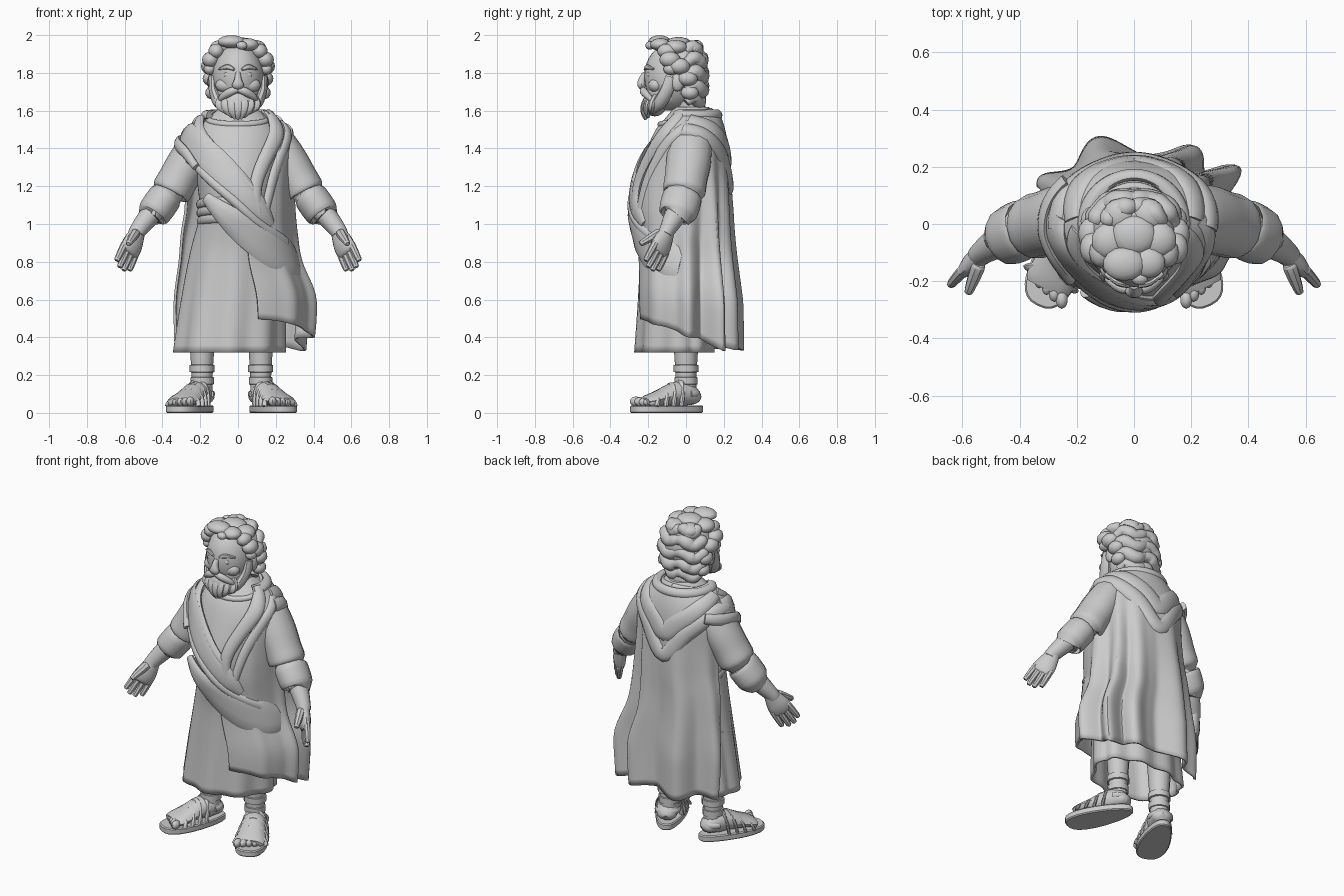
import bpy, bmesh, random
from math import sin, cos, pi, radians, exp
from mathutils import Vector

random.seed(4)
if "Cube" in bpy.data.objects:
    bpy.data.objects.remove(bpy.data.objects["Cube"])

clay = bpy.data.materials.new("light_grey_clay")
clay.use_nodes = True
clay.diffuse_color = (0.6, 0.6, 0.6, 1)
clay.node_tree.nodes["Principled BSDF"].inputs["Base Color"].default_value = clay.diffuse_color
parts = []


# ---------- helpers ----------
def finish(name, bm, thickness=0):
    bmesh.ops.recalc_face_normals(bm, faces=bm.faces)
    mesh = bpy.data.meshes.new(name)
    bm.to_mesh(mesh)
    bm.free()
    mesh.materials.append(clay)
    obj = bpy.data.objects.new(name, mesh)
    bpy.context.collection.objects.link(obj)
    if thickness:
        shell = obj.modifiers.new("cloth", "SOLIDIFY")
        shell.thickness = thickness
        shell.offset = 0
    parts.append(obj)


def grid(name, rows, wrap=True, caps=True, thickness=0):
    """Skin a list of point rows."""
    bm = bmesh.new()
    rings = [[bm.verts.new(p) for p in row] for row in rows]
    n = len(rings[0])
    for low, high in zip(rings, rings[1:]):
        for i in range(n if wrap else n - 1):
            j = (i + 1) % n
            bm.faces.new((low[i], low[j], high[j], high[i]))
    if caps:
        bm.faces.new(rings[0])
        bm.faces.new(rings[-1])
    finish(name, bm, thickness)


def smooth(rows, k=5):
    """Spline through rows of numbers."""
    out = []
    for i in range(len(rows) - 1):
        quad = list(zip(rows[max(i - 1, 0)], rows[i], rows[i + 1], rows[min(i + 2, len(rows) - 1)]))
        for t in (j / k for j in range(k)):
            out.append(tuple(b + ((c - a) * t + (2*a - 5*b + 4*c - d) * t*t
                                  + (3*b - a - 3*c + d) * t**3) / 2 for a, b, c, d in quad))
    return out + [tuple(rows[-1])]


def sweep(name, pts, sizes, normals, n=10):
    """Oval section (half width, half thickness) swept along points."""
    rings = []
    for i, p in enumerate(pts):
        tangent = (pts[min(i + 1, len(pts) - 1)] - pts[max(i - 1, 0)]).normalized()
        side = tangent.cross(normals[i]).normalized()
        up = side.cross(tangent)
        w, h = sizes[i]
        rings.append([p + side * w * cos(q) + up * h * sin(q)
                      for q in (2 * pi * j / n for j in range(n))])
    grid(name, rings)


def tube(name, rows, normal=(0, 1, 0), n=12, k=4):
    """Rows of x, y, z, half width, half thickness."""
    rows = smooth(rows, k)
    sweep(name, [Vector(r[:3]) for r in rows], [r[3:] for r in rows],
          [Vector(normal)] * len(rows), n)


def blob(name, centre, size, seg=16):
    bm = bmesh.new()
    bmesh.ops.create_uvsphere(bm, u_segments=seg, v_segments=seg // 2 + 2, radius=1)
    for v in bm.verts:
        v.co = Vector(c + s * p for c, s, p in zip(centre, size, v.co))
    finish(name, bm)


def lerp_table(table, z):
    for a, b in zip(table, table[1:]):
        if z >= b[0]:
            t = max(0, (a[0] - z) / (a[0] - b[0]))
            return [p + (q - p) * t for p, q in zip(a, b)]
    return table[-1]


def surf(table, deg, z, out=0):
    """Point on a body shell; 0 degrees is the front, 90 is +x."""
    _, cx, rx, front, back = lerp_table(table, z)
    a = radians(deg)
    ry = front if cos(a) > 0 else back
    return Vector((cx + (rx + out) * sin(a), -(ry + out) * cos(a), z))


def ribbon(name, table, rows, thick=0.018, out=0.0):
    """Cloth band laid on a shell; rows of degrees, height, half width."""
    rows = smooth(rows, 6)
    pts, normals = [], []
    for deg, z, _ in rows:
        across = surf(table, deg + 2, z, out) - surf(table, deg - 2, z, out)
        rise = surf(table, deg, z + 0.03, out) - surf(table, deg, z - 0.03, out)
        pts.append(surf(table, deg, z, out))
        normals.append(across.cross(rise).normalized())
    sweep(name, pts, [(r[2], thick) for r in rows], normals)


# ---------- shells: height, centre x, half width, front, back ----------
TORSO = smooth([(1.62, 0, .09, .06, .12), (1.56, 0, .16, .11, .16), (1.5, 0, .21, .16, .18),
                (1.4, 0, .24, .205, .19), (1.25, 0, .22, .255, .2), (1.12, 0, .205, .275, .19),
                (1.0, 0, .2, .26, .17)])
SKIRT = smooth([(1.02, 0, .2, .26, .17), (.85, -.01, .235, .235, .16), (.6, -.025, .265, .24, .15),
                (.32, -.045, .285, .255, .14)])
CAPE = smooth([(1.6, 0, .14, .09, .16), (1.55, 0, .21, .13, .185), (1.45, 0, .285, .195, .21),
               (1.25, 0, .28, .265, .225), (1.08, -.005, .285, .285, .23), (.95, -.015, .3, .265, .23),
               (.8, -.015, .315, .25, .235), (.6, .005, .36, .25, .245), (.34, 0, .35, .24, .25)])

# ---------- robe ----------
turn = range(0, 360, 5)
grid("robe_torso", [[surf(TORSO, a, r[0]) for a in turn] for r in TORSO])
rows = []
for r in SKIRT:
    drop = (1.02 - r[0]) / 0.7
    rows.append([surf(SKIRT, a, r[0], 0.012 * drop * cos(radians(9 * a))) for a in turn])
grid("robe_skirt", rows, caps=False, thickness=0.015)
for z in (1.02, 1.065, 1.11):
    ribbon("belt_wrap", TORSO, [(a, z + 0.008 * sin(a), 0.026) for a in range(-180, 181, 30)])
ribbon("neckline", TORSO, [(a, 1.565 - 0.035 * cos(radians(a)), 0.016)
                           for a in range(-180, 181, 20)], 0.012)

# ---------- cape, open on one side of the chest, with hanging folds ----------
START = [(1.6, 62), (1.3, 42), (1.05, 32), (.88, 12), (.3, 17)]
END = [(1.6, 300), (1.45, 280), (1.25, 257), (1.0, 250), (.7, 242), (.3, 238)]
FOLDS = [(236, 8, .04), (217, 7, -.01), (198, 12, .065), (174, 7, -.015), (150, 9, .06),
         (138, 5, -.02), (126, 7, .085), (110, 7, -.03), (92, 8, .045), (50, 9, .015)]
rows = []
for i in range(33):
    t = i / 32
    nominal = 1.6 - 1.25 * t
    first, last = lerp_table(START, nominal)[1], lerp_table(END, nominal)[1]
    row = []
    for j in range(151):
        a = first + (last - first) * j / 150
        fold = sum(h * exp(-((a - c) / w) ** 2) for c, w, h in FOLDS)
        hem = 0.35 + 0.15 * max(0, cos(radians(a * .7))) - 0.3 * fold
        row.append(surf(CAPE, a, 1.6 - (1.6 - hem) * t, fold * min(1, t * 1.25) ** 1.5))
    rows.append(row)
grid("cape", rows, wrap=False, caps=False, thickness=0.014)

# ---------- mantle bands over chest, shoulders and back ----------
ribbon("chest_mantle", CAPE, [(-100, 1.49, .05), (-72, 1.45, .09), (-38, 1.36, .09),
                              (-5, 1.22, .08), (25, 1.07, .06), (38, 1.0, .03)], .022, .0)
ribbon("mantle_shoulder_edge", CAPE, [(-130, 1.46, .03), (-108, 1.44, .035), (-85, 1.42, .035),
                                      (-62, 1.38, .03), (-45, 1.3, .02)], .02, .03)
ribbon("mantle_lower_edge", CAPE, [(-70, 1.39, .02), (-40, 1.27, .025), (-5, 1.13, .025),
                                   (25, 1.0, .025), (60, .9, .03)], .02, .006)
ribbon("mantle_inner_edge", CAPE, [(-80, 1.56, .03), (-52, 1.5, .03), (-25, 1.39, .028),
                                   (5, 1.24, .025), (18, 1.18, .02)], .02)
ribbon("lapel", CAPE, [(75, 1.59, .03), (52, 1.5, .045), (32, 1.36, .04), (20, 1.2, .035),
                       (24, 1.05, .025)], .022)
ribbon("lapel_outer_fold", CAPE, [(95, 1.53, .03), (65, 1.45, .03), (46, 1.3, .03),
                                  (33, 1.1, .025), (30, 1.0, .02)], .018)
ribbon("waist_sash", CAPE, [(-35, 1.14, .03), (-12, 1.05, .06), (12, .96, .085), (40, .87, .1),
                            (65, .82, .1), (84, .8, .09)], .02, .008)
ribbon("hood_outer_fold", CAPE, [(85, 1.5, .04), (115, 1.47, .045), (150, 1.36, .05),
                                 (180, 1.2, .05), (210, 1.36, .05), (245, 1.47, .045),
                                 (275, 1.48, .04)], .026)
ribbon("hood_inner_fold", CAPE, [(95, 1.55, .04), (130, 1.51, .05), (160, 1.42, .06),
                                 (180, 1.34, .06), (200, 1.42, .06), (230, 1.51, .05),
                                 (265, 1.55, .04)], .022)
ribbon("hood_collar", CAPE, [(a, 1.58, .028) for a in range(60, 301, 30)], .02)

# ---------- arms and hands ----------
for s, label in ((1, "left"), (-1, "right")):
    def limb(name, rows, normal=(0, 1, 0), n=14):
        tube(label + "_" + name, [(s * r[0],) + tuple(r[1:]) for r in rows],
             (s * normal[0],) + normal[1:], n)

    limb("sleeve", [(.16, .03, 1.51, .05, .07), (.205, .025, 1.44, .09, .11),
                    (.26, .015, 1.34, .105, .12), (.315, 0, 1.24, .106, .115),
                    (.355, -.01, 1.17, .104, .112), (.36, -.012, 1.16, .07, .08)])
    limb("upper_arm", [(.33, -.005, 1.21, .075, .085), (.4, -.02, 1.11, .07, .08)])
    limb("cuff", [(.38, -.015, 1.15, .07, .08), (.385, -.018, 1.143, .09, .105),
                  (.447, -.045, 1.055, .088, .1), (.452, -.048, 1.047, .06, .06)])
    limb("forearm", [(.42, -.03, 1.1, .058, .06), (.48, -.065, 1.03, .054, .055),
                     (.53, -.1, .965, .045, .042), (.54, -.11, .945, .042, .04)])
    across = Vector((.6, -.58, .53)).normalized()
    reach = Vector((.38, -.39, -.84)).normalized()
    face = across.cross(reach)
    wrist = Vector((.53, -.1, .955))

    def finger(name, start, end, r0, r1):
        a, b = (wrist + across * p + reach * q + face * h for p, q, h in (start, end))
        limb(name, [(*a, r0 * .6, r0 * .6), (*a.lerp(b, .1), r0, r0),
                    (*a.lerp(b, .9), r1, r1), (*b, r1 * .4, r1 * .4)], tuple(face), 8)

    palm = [(-.015, .038, .034), (.03, .054, .036), (.08, .066, .036), (.12, .064, .028),
            (.135, .05, .015)]
    limb("palm", [(*(wrist + reach * q), w, h) for q, w, h in palm], tuple(face))
    for i, length in enumerate((.205, .228, .23, .212)):
        p = -.047 + .031 * i
        finger("finger", (p, .09, .004), (p * 1.15, length, 0), .02, .016)
    finger("thumb", (.03, .02, -.02), (.08, .125, -.065), .026, .017)

# ---------- legs and sandals ----------
for s, label in ((1, "left"), (-1, "right")):
    lean = radians(26)

    def foot_point(along, across, z):
        x = .211 + along * sin(lean) + across * cos(lean)
        return Vector((-.035 + s * x, -.1 - along * cos(lean) + across * sin(lean), z))

    tube(label + "_leg", [(-.035 + s * .155, 0, z, r, r) for z, r in
                          ((.08, .055), (.2, .056), (.32, .063), (.7, .09))])
    rings = []
    for z, inset in ((0, .006), (.006, 0), (.034, 0), (.04, .006)):
        ring = []
        for j in range(36):
            q = 2 * pi * j / 36
            width = .088 + .02 * cos(q) - inset
            bend = abs(sin(q)) ** .75 * (1 if sin(q) > 0 else -1)
            ring.append(foot_point((.207 - inset) * cos(q), width * bend, z))
        rings.append(ring)
    grid(label + "_sole", rings)
    shape = [(-.185, .07, .025, .02), (-.165, .08, .054, .04), (-.11, .1, .066, .065),
             (-.04, .1, .07, .062), (.04, .08, .08, .045), (.11, .065, .085, .03),
             (.14, .06, .075, .02)]
    tube(label + "_foot", [(*foot_point(a, 0, z), w, h) for a, z, w, h in shape], (0, 0, 1))
    for i in range(5):
        off = -.066 + .033 * i
        r = .026 - .0018 * i
        blob(label + "_toe", foot_point(.15 - .008 * i, off, .04 + r * .8), (r * .85, r * 1.3, r), 10)
    # straps arch over the instep
    for along, rise, w in ((.105, .062, .092), (.05, .09, .087), (0, .117, .08), (-.05, .14, .072)):
        arch = [(*foot_point(along - .02 * sin(q), w * cos(q), .035 + rise * sin(q)), .015, .009)
                for q in (pi * j / 8 for j in range(9))]
        tube(label + "_strap", arch, (sin(lean) * s * .3, -.3, 1), 8, 2)
    tube(label + "_heel_strap", [(*foot_point(-.11 - .07 * sin(q), .068 * cos(q), .1), .008, .016)
                                 for q in (pi * j / 8 for j in range(9))], (0, 0, 1), 8, 2)
    for z, r in ((.17, .062), (.235, .066)):
        tube(label + "_ankle_strap", [(-.035 + s * .155, 0, z + d, r - e, r - e) for d, e in
                                      ((-.022, .015), (-.018, 0), (.018, 0), (.022, .015))], k=1)

# ---------- head ----------
tube("neck", [(0, .03, 1.5, .1, .09), (0, .025, 1.6, .085, .08), (0, 0, 1.7, .09, .085)])
blob("skull", (0, -.07, 1.78), (.137, .152, .18), 28)
blob("jaw", (0, -.105, 1.69), (.115, .105, .09), 20)
tube("nose", [(0, -.215, 1.8, .014, .014), (0, -.232, 1.765, .02, .02), (0, -.236, 1.735, .032, .022),
              (0, -.22, 1.718, .02, .012)], n=10)
for s in (-1, 1):
    blob("ear", (s * .14, -.045, 1.75), (.022, .035, .048), 12)
    blob("cheek", (s * .065, -.16, 1.735), (.055, .04, .04), 12)
    blob("eye", (s * .052, -.196, 1.79), (.024, .013, .016), 12)
    tube("eyebrow", [(s * .018, -.216, 1.815, .006, .008), (s * .055, -.207, 1.832, .014, .01),
                     (s * .1, -.172, 1.82, .005, .008)], n=8)
    tube("moustache", [(0, -.226, 1.712, .014, .014), (s * .04, -.224, 1.7, .022, .02),
                       (s * .085, -.195, 1.67, .017, .016), (s * .1, -.175, 1.645, .005, .005)], n=10)
    tube("sideburn", [(s * .135, -.08, 1.78, .02, .03), (s * .13, -.1, 1.71, .025, .035),
                      (s * .1, -.14, 1.64, .03, .035), (s * .06, -.18, 1.59, .01, .012)], n=10)

# beard locks fan out from the chin
blob("beard", (0, -.165, 1.64), (.095, .065, .07), 20)
for i in range(7):
    u = i / 3 - 1
    y = -.21 + .035 * u * u
    tube("beard_lock", [(u * .08, y + .02, 1.68, .018, .018), (u * .095, y - .005, 1.635, .028, .022),
                        (u * .075, y - .01, 1.59 + .02 * u * u, .023, .02),
                        (u * .045, y - .005, 1.552 + .025 * u * u, .006, .006)], n=9)

# ---------- hair ----------
blob("hair_cap", (0, -.02, 1.81), (.155, .135, .16), 24)
for z, rx, ry, r in ((1.655, .115, .085, .036), (1.72, .135, .1, .04), (1.79, .145, .1, .042),
                     (1.865, .135, .095, .042), (1.925, .095, .07, .038)):
    for s in (-1, 1):
        lock = []
        for j in range(9):
            q = radians(90 + s * (82 - 11 * j))
            puff = r * (.55 + .45 * sin(pi * (j + .5) / 9)) * random.uniform(.9, 1.12)
            lock.append((rx * cos(q), -.01 + ry * sin(q), z + .014 * sin(j * 1.1 + s), puff, puff))
        tube("back_wave", lock, (0, 0, 1), 10, 3)
for s in (-1, 1):
    for x, y, z, r in ((.145, -.085, 1.87, .045), (.15, -.035, 1.835, .046), (.145, .01, 1.77, .042),
                       (.135, .02, 1.695, .038), (.115, -.1, 1.915, .042), (.15, -.08, 1.82, .032)):
        blob("side_curl", (s * x, y, z), (r, r * 1.25, r * .95), 12)
for x, y, z, w, d, h in ((-.035, -.14, 1.965, .075, .06, .034), (.05, -.135, 1.95, .06, .055, .034),
                         (-.085, -.06, 1.935, .065, .065, .04), (.085, -.055, 1.935, .065, .065, .04),
                         (0, -.04, 1.955, .08, .07, .035), (-.05, .03, 1.93, .06, .06, .04),
                         (.05, .03, 1.93, .06, .06, .04), (.02, -.19, 1.945, .03, .025, .022)):
    blob("crown_curl", (x, y, z), (w, d, h), 14)

# ---------- smooth shading ----------
bpy.ops.object.select_all(action="DESELECT")
for obj in parts:
    obj.select_set(True)
bpy.context.view_layer.objects.active = parts[0]
bpy.ops.object.shade_smooth_by_angle(angle=radians(40))
